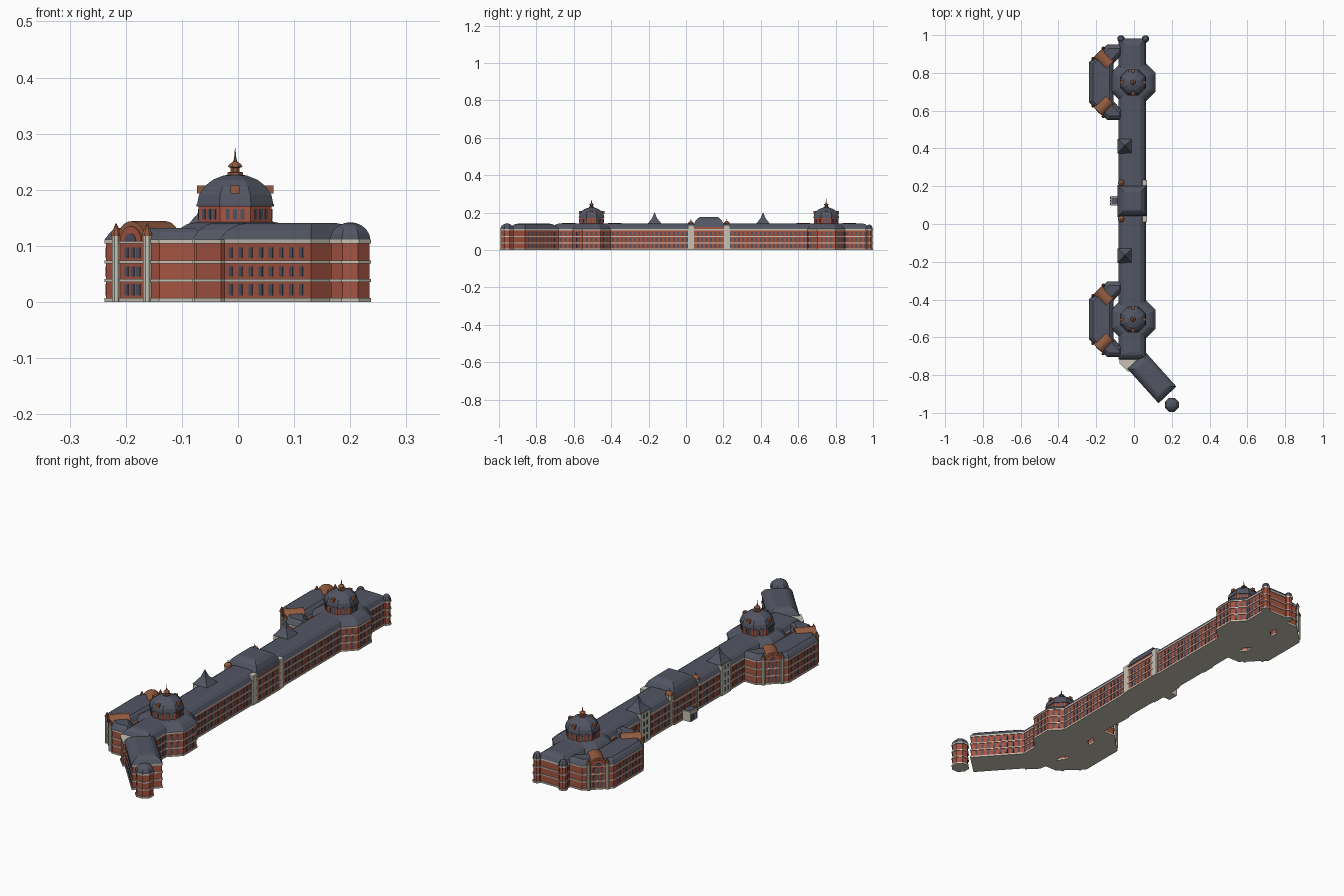
import bpy, bmesh, math
from mathutils import Vector, Matrix

if "Cube" in bpy.data.objects:
    bpy.data.objects.remove(bpy.data.objects["Cube"])


def material(name, r, g, b):
    m = bpy.data.materials.new(name)
    m.use_nodes = True
    m.diffuse_color = (r, g, b, 1)
    m.node_tree.nodes["Principled BSDF"].inputs["Base Color"].default_value = (r, g, b, 1)
    return m


BRICK = material("red brick", 0.38, 0.09, 0.055)
STONE = material("pale stone", 0.58, 0.54, 0.46)
SLATE = material("slate", 0.085, 0.093, 0.125)
COPPER = material("brown copper", 0.29, 0.105, 0.05)
GLASS = material("window glass", 0.075, 0.085, 0.12)

MID = 0.122                 # lengthwise centre of the symmetric range
DOMES = (-0.505, 0.75)      # lengthwise centres of the domed pavilions
EAVES = 0.108


def finish(name, bm, mat):
    bmesh.ops.recalc_face_normals(bm, faces=bm.faces[:])
    me = bpy.data.meshes.new(name)
    bm.to_mesh(me)
    bm.free()
    me.materials.append(mat)
    ob = bpy.data.objects.new(name, me)
    bpy.context.scene.collection.objects.link(ob)
    return ob


def offset(poly, d):
    """Mitred outward offset of a counter-clockwise outline."""
    out = []
    for i, p in enumerate(poly):
        p = Vector(p)
        a = (p - Vector(poly[i - 1])).normalized()
        b = (Vector(poly[(i + 1) % len(poly)]) - p).normalized()
        n1, n2 = Vector((a.y, -a.x)), Vector((b.y, -b.x))
        out.append(p + (n1 + n2) * d / (1 + n1.dot(n2)))
    return out


def loft(name, rings, mat):
    """Skin a stack of (outline, height) rings with closed ends."""
    bm = bmesh.new()
    loops = [[bm.verts.new((p[0], p[1], z)) for p in poly] for poly, z in rings]
    n = len(loops[0])
    for lo, hi in zip(loops, loops[1:]):
        for i in range(n):
            bm.faces.new((lo[i], lo[(i + 1) % n], hi[(i + 1) % n], hi[i]))
    bm.faces.new(loops[0][::-1])
    bm.faces.new(loops[-1])
    return finish(name, bm, mat)


def ngon(x, y, apothem, n=8):
    r = apothem / math.cos(math.pi / n)
    return [(x + r * math.cos((i + 0.5) * math.tau / n),
             y + r * math.sin((i + 0.5) * math.tau / n)) for i in range(n)]


def rect(x0, x1, y0, y1):
    return [(x0, y0), (x1, y0), (x1, y1), (x0, y1)]


def lathe(name, x, y, profile, mat, n=8):
    return loft(name, [(ngon(x, y, r, n), z) for r, z in profile], mat)


def dome(name, x, y, r, z, h, mat):
    steps = [math.radians(a) for a in (0, 18, 36, 54, 72, 86)]
    return lathe(name, x, y, [(r * math.cos(a), z + h * math.sin(a)) for a in steps], mat)


def prism(name, poly, z0, z1, mat):
    return loft(name, [(poly, z0), (poly, z1)], mat)


def roof(name, poly, steps, mat=SLATE):
    return loft(name, [(offset(poly, d), z) for d, z in steps], mat)


MANSARD = [(0.003, 0.111), (-0.008, 0.128), (-0.022, 0.138), (-0.034, 0.141)]


def windows(name, poly, edges, pitch, rows, width=0.0095, margin=0.012):
    """Thin panes spread evenly along the chosen outline edges."""
    bm = bmesh.new()
    for e in edges:
        a, b = Vector(poly[e]), Vector(poly[(e + 1) % len(poly)])
        t = (b - a).normalized()
        usable = (b - a).length - 2 * margin
        count = max(1, int(usable / pitch))
        turn = Matrix.Rotation(math.atan2(t.y, t.x), 4, "Z")
        for i in range(count):
            c = a + t * (margin + usable * (i + 0.5) / count)
            for z0, z1 in rows:
                bmesh.ops.create_cube(bm, size=1, matrix=Matrix.Translation((c.x, c.y, (z0 + z1) / 2))
                                      @ turn @ Matrix.Diagonal((width, 0.003, z1 - z0, 1)))
    return finish(name, bm, GLASS)


FLOORS = [(0.012, 0.032), (0.045, 0.063), (0.078, 0.097)]
BANDS = [(0, 0.007), (0.036, 0.041), (0.069, 0.074), (0.104, 0.111)]


def block(name, poly, edges=(), pitch=0.023):
    """Brick storeys with stone string courses and rows of windows."""
    prism(name + "_walls", poly, 0.002, EAVES, BRICK)
    for i, (z0, z1) in enumerate(BANDS):
        prism(f"{name}_stone_band_{i}", offset(poly, 0.003), z0, z1, STONE)
    if edges:
        windows(name + "_windows", poly, edges, pitch, FLOORS)


# Long main range
main = rect(-0.078, 0.06, -0.715, 0.98)
block("main_range", main, (1, 3))
roof("main_roof", main, MANSARD)

# Angled end wing, its connecting wedge and the round corner tower
wing = [(-0.03, -0.767), (0.13, -0.945), (0.22, -0.86), (0.06, -0.682)]
block("angled_wing", wing, (0, 2), 0.025)
roof("wing_roof", wing, MANSARD)
block("wing_link", [(-0.075, -0.735), (-0.03, -0.78), (0.055, -0.69), (-0.075, -0.69)])


def turret(name, x, y, r, top):
    block(name, ngon(x, y, r))
    dome(name + "_dome", x, y, r + 0.002, 0.11, top - 0.11, SLATE)


turret("corner_tower", 0.2, -0.957, 0.034, 0.142)
turret("end_turret_right", -0.069, 0.98, 0.016, 0.136)
turret("end_turret_left", 0.061, 0.98, 0.016, 0.136)

for k, cy in enumerate(DOMES):
    tag = ("front", "rear")[k]
    # Octagonal pavilion with drum, dome and lantern
    octagon = ngon(-0.004, cy, 0.116)
    block(tag + "_octagon", octagon, range(8), 0.024)
    roof(tag + "_octagon_roof", octagon,
         [(0.003, 0.111), (-0.015, 0.13), (-0.03, 0.139), (-0.05, 0.143)])
    drum = ngon(-0.005, cy, 0.065)
    prism(tag + "_drum", drum, 0.136, 0.172, BRICK)
    windows(tag + "_drum_windows", drum, range(8), 0.012, [(0.147, 0.166)], 0.007, 0.007)
    prism(tag + "_drum_base", offset(drum, 0.003), 0.138, 0.143, COPPER)
    prism(tag + "_drum_cornice", offset(drum, 0.004), 0.17, 0.175, SLATE)
    dome(tag + "_dome", -0.005, cy, 0.068, 0.174, 0.054, SLATE)
    lathe(tag + "_lantern", -0.005, cy,
          [(0.014, 0.226), (0.014, 0.231), (0.008, 0.232), (0.008, 0.239), (0.013, 0.241),
           (0.011, 0.245), (0.004, 0.25), (0.002, 0.256), (0.0004, 0.274)], COPPER)
    for i in range(4):
        a = i * math.pi / 2
        x, y = -0.005 + 0.06 * math.cos(a), cy + 0.06 * math.sin(a)
        prism(f"{tag}_dormer_{i}", rect(x - 0.008, x + 0.008, y - 0.008, y + 0.008),
              0.193, 0.208, COPPER)

    # C-shaped annex wrapped around the right side
    half = [(-0.235, 0.105), (-0.14, 0.197), (-0.06, 0.197), (-0.06, 0.138),
            (-0.078, 0.138), (-0.112, 0.1)]
    annex = [(x, cy - y) for x, y in half] + [(x, cy + y) for x, y in reversed(half)]
    block(tag + "_annex", annex, (len(annex) - 1,), 0.022)
    roof(tag + "_annex_roof", annex, [(0.003, 0.111), (-0.008, 0.125), (-0.018, 0.132)])

    # Barrel-vaulted diagonal fronts between slim columns
    for s in (-1, 1):
        side = f"{tag}_{'near' if s < 0 else 'far'}"
        out = Vector((-1, s)).normalized()
        along = Vector((-out.y, out.x))
        face = Vector((-0.1875, cy + s * 0.151))

        def arch(name, r, start, depth, mat):
            bm = bmesh.new()
            ring = []
            for i in range(13):
                a = math.pi * i / 12
                p = face + out * start + along * r * math.cos(a)
                ring.append(bm.verts.new((p.x, p.y, EAVES + r * math.sin(a))))
            f = bm.faces.new(ring)
            new = bmesh.ops.extrude_face_region(bm, geom=[f])["geom"]
            bmesh.ops.translate(bm, vec=(-out * depth).to_3d(),
                                verts=[v for v in new if isinstance(v, bmesh.types.BMVert)])
            finish(name, bm, mat)

        arch(side + "_barrel_roof", 0.036, 0.004, 0.087, COPPER)
        arch(side + "_gable_brick", 0.027, 0.006, 0.004, BRICK)
        arch(side + "_gable_window", 0.014, 0.007, 0.003, GLASS)
        pane = [face - along * 0.032, face + along * 0.032]
        windows(side + "_bay_windows", pane, (0,), 0.012, FLOORS, 0.009, 0.01)
        for j in (-1, 1):
            p = face + along * 0.039 * j + out * 0.003
            lathe(f"{side}_column_{j}", p.x, p.y, [(0.0075, 0), (0.0075, 0.119)], STONE)
            lathe(f"{side}_column_cap_{j}", p.x, p.y,
                  [(0.009, 0.118), (0.009, 0.122), (0.006, 0.128), (0.001, 0.14)], COPPER)

# Central pavilion with a tall hipped roof
centre = rect(-0.085, 0.067, MID - 0.082, MID + 0.082)
block("central_pavilion", centre, (1, 3), 0.023)
prism("central_attic", centre, EAVES, 0.124, BRICK)
roof("central_roof", centre,
     [(0.003, 0.122), (-0.004, 0.142), (-0.014, 0.16), (-0.03, 0.174), (-0.036, 0.176)])
for s in (-1, 1):
    y = MID + s * 0.096
    prism(f"central_pier_{s}", rect(0.045, 0.068, y - 0.016, y + 0.016), 0, 0.134, STONE)
    lathe(f"central_turret_{s}", -0.068, y, [(0.014, 0), (0.014, 0.138)], STONE)
    dome(f"central_turret_dome_{s}", -0.068, y, 0.016, 0.137, 0.018, COPPER)
    lathe(f"central_turret_finial_{s}", -0.068, y, [(0.003, 0.153), (0.0005, 0.167)], COPPER)

# Entrance porch
porch = rect(-0.125, -0.08, MID - 0.025, MID + 0.025)
prism("porch", porch, 0, 0.045, STONE)
windows("porch_doors", porch, (3,), 0.015, [(0.004, 0.032)], 0.01, 0.002)
prism("porch_roof", offset(porch, -0.006), 0.044, 0.047, SLATE)

# Spired bays on either side of the centre
for s in (-1, 1):
    y = MID + s * 0.29
    bay = rect(-0.086, -0.016, y - 0.033, y + 0.033)
    prism(f"spire_bay_{s}", bay, 0, 0.142, STONE)
    windows(f"spire_bay_windows_{s}", bay, (3,), 0.015, FLOORS + [(0.114, 0.13)])
    lathe(f"spire_{s}", -0.049, y,
          [(0.038, 0.14), (0.027, 0.152), (0.012, 0.172), (0.0005, 0.202)], SLATE, 4)
